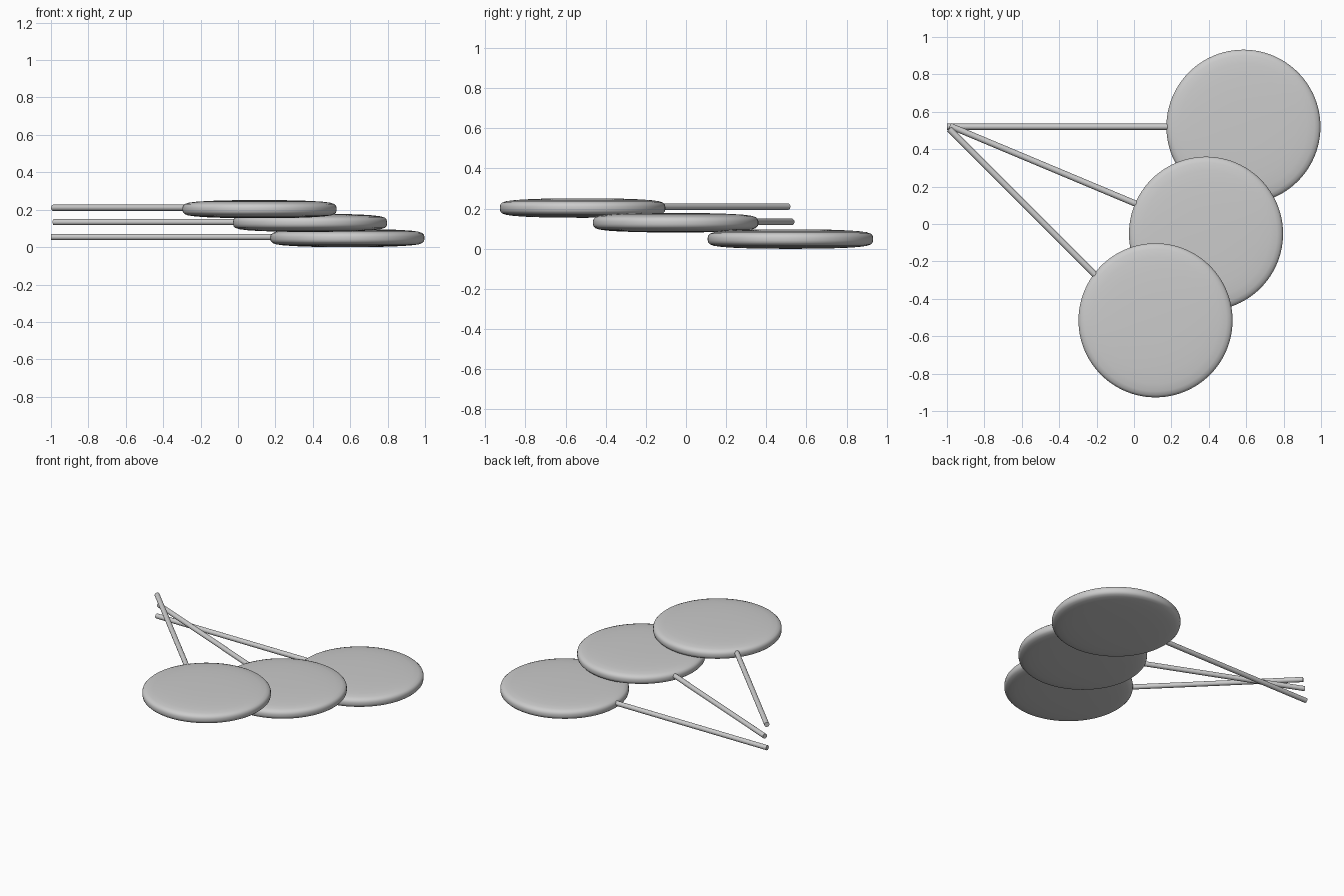
import bpy, bmesh
from math import pi
from mathutils import Vector, Matrix

if "Cube" in bpy.data.objects:
    bpy.data.objects.remove(bpy.data.objects["Cube"])

# half profile of the candy disc (radius, height), mirrored below
UPPER = [(0, .0485), (.12, .048), (.2, .0465), (.28, .0435), (.34, .0395),
         (.38, .034), (.4, .027), (.409, .018), (.412, .007)]
PROFILE = UPPER + [(r, -z) for r, z in reversed(UPPER)]


def finish(bm, name, angle):
    mesh = bpy.data.meshes.new(name)
    bmesh.ops.recalc_face_normals(bm, faces=bm.faces)
    bm.to_mesh(mesh)
    bm.free()
    ob = bpy.data.objects.new(name, mesh)
    bpy.context.collection.objects.link(ob)
    bpy.ops.object.select_all(action='DESELECT')
    ob.select_set(True)
    bpy.context.view_layer.objects.active = ob
    bpy.ops.object.shade_smooth_by_angle(angle=angle)
    return ob


def candy_disc(name, center):
    bm = bmesh.new()
    vs = [bm.verts.new((r, 0, z)) for r, z in PROFILE]
    es = [bm.edges.new(p) for p in zip(vs, vs[1:])]
    bmesh.ops.spin(bm, geom=vs + es, cent=(0, 0, 0), axis=(0, 0, 1),
                   angle=2 * pi, steps=96)
    bmesh.ops.remove_doubles(bm, verts=bm.verts, dist=1e-5)
    finish(bm, name, pi / 3).location = center


def stick(name, start, end):
    a, b = Vector(start), Vector(end)
    d = b - a
    bm = bmesh.new()
    m = Matrix.Translation((a + b) / 2) @ d.to_track_quat('Z', 'Y').to_matrix().to_4x4()
    bmesh.ops.create_cone(bm, cap_ends=True, segments=24, radius1=.0165,
                          radius2=.0165, depth=d.length, matrix=m)
    finish(bm, name, pi / 5)


# three lollipops fanned out and stacked: disc centre, stick start, stick end
POPS = [
    ("lower", (.585, .52, .0485), (-1, .52, .054), (.3, .52, .054)),
    ("middle", (.385, -.052, .13), (-.985, .525, .134), (.13, .058, .134)),
    ("upper", (.115, -.515, .203), (-.988, .508, .21), (-.1, -.38, .21)),
]
for label, center, start, end in POPS:
    candy_disc(label + "_candy_disc", center)
    stick(label + "_stick", start, end)
